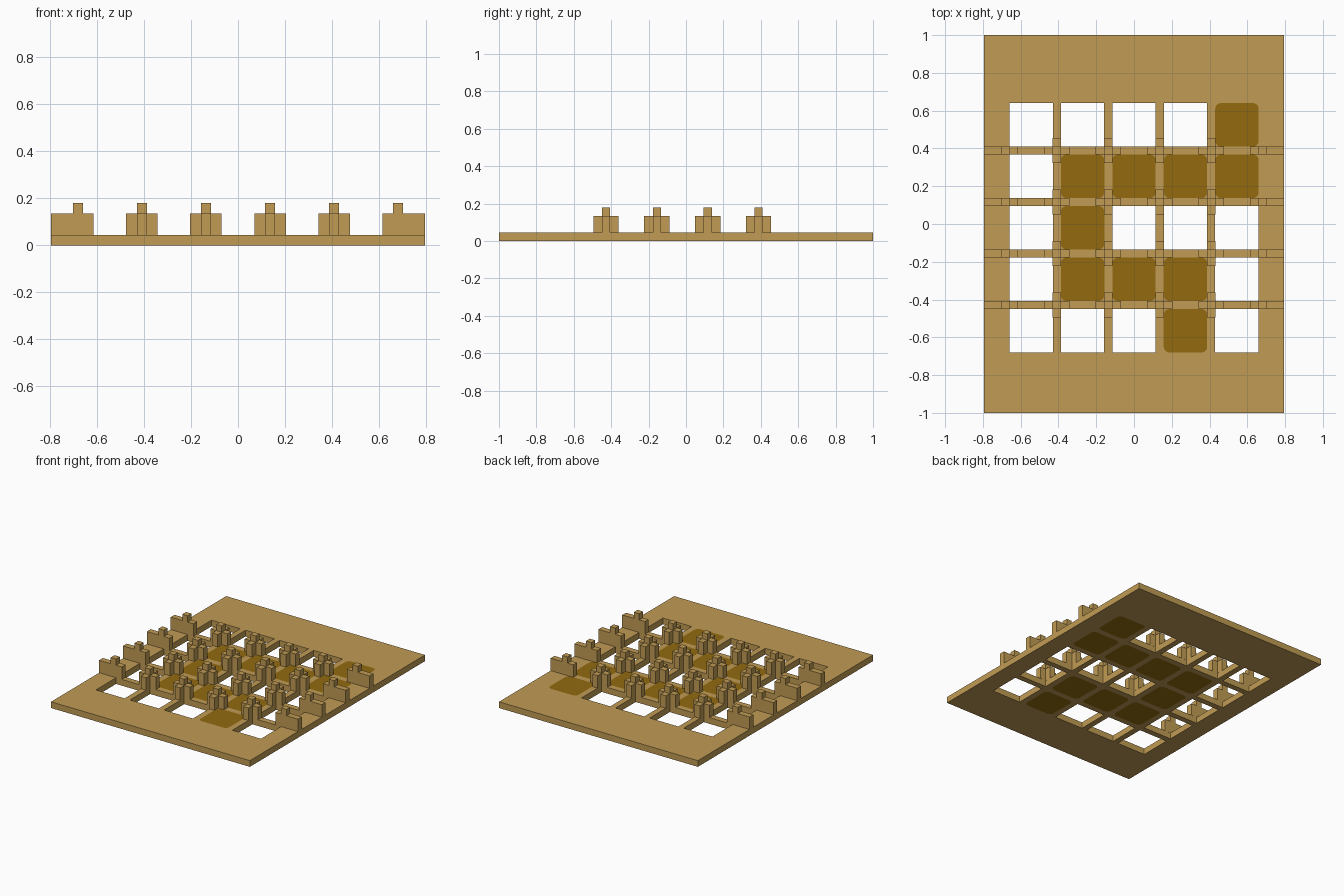
import bpy, bmesh, math
from mathutils import Matrix, Vector

if "Cube" in bpy.data.objects:
    bpy.data.objects.remove(bpy.data.objects["Cube"])

PITCH, HOLE, THICK = 0.2725, 0.23, 0.045   # grid step, opening size, board thickness
HALF_X, HALF_Y = 0.795, 1.0
MID_Y = -0.02                              # grid centre along y
HALF_BAR = 0.0215                          # half thickness of the walls
ARM, WALL_Z, PEAK_Z = 0.067, 0.135, 0.18


def material(name, rgb):
    m = bpy.data.materials.new(name)
    m.diffuse_color = (*rgb, 1)
    m.use_nodes = True
    m.node_tree.nodes["Principled BSDF"].inputs["Base Color"].default_value = (*rgb, 1)
    return m


tan = material("tan wood", (0.535, 0.333, 0.089))
brown = material("golden brown", (0.292, 0.147, 0.005))


def prism(loops, z0, z1):
    """Mesh extruded from flat outlines; inner outlines become holes."""
    bm = bmesh.new()
    for loop in loops:
        vs = [bm.verts.new((x, y, z0)) for x, y in loop]
        for a, b in zip(vs, vs[1:] + vs[:1]):
            bm.edges.new((a, b))
    bmesh.ops.triangle_fill(bm, edges=bm.edges[:], use_beauty=True, normal=(0, 0, 1))
    ext = bmesh.ops.extrude_face_region(bm, geom=bm.faces[:])["geom"]
    bmesh.ops.translate(bm, vec=(0, 0, z1 - z0),
                        verts=[g for g in ext if isinstance(g, bmesh.types.BMVert)])
    return bm


def finish(bm, name, mat):
    bmesh.ops.recalc_face_normals(bm, faces=bm.faces[:])
    me = bpy.data.meshes.new(name)
    bm.to_mesh(me)
    bm.free()
    me.materials.append(mat)
    return me


def place(name, me, loc=(0, 0, 0), turn=0):
    ob = bpy.data.objects.new(name, me)
    ob.location = loc
    ob.rotation_euler.z = turn
    bpy.context.collection.objects.link(ob)


def add_box(bm, lo, hi):
    lo, hi = Vector(lo), Vector(hi)
    m = Matrix.Translation((lo + hi) / 2) @ Matrix.Diagonal((*(hi - lo), 1))
    bmesh.ops.create_cube(bm, size=1, matrix=m)


def rect(hx, hy):
    return [(-hx, -hy), (hx, -hy), (hx, hy), (-hx, hy)]


def rounded(h, r, steps=5):
    pts = []
    for q, (sx, sy) in enumerate([(1, 1), (-1, 1), (-1, -1), (1, -1)]):
        for i in range(steps + 1):
            a = (q + i / steps) * math.pi / 2
            pts.append((sx * (h - r) + r * math.cos(a), sy * (h - r) + r * math.sin(a)))
    return pts


# Board: '#' cells hold a coloured tile, '.' cells are open
LAYOUT = ["....#",
          ".####",
          ".#...",
          ".###.",
          "...#."]
tile_outline = rounded(HOLE / 2, 0.03)
open_outline = rect(HOLE / 2, HOLE / 2)
tile_mesh = finish(prism([tile_outline], 0, THICK), "tile", brown)
outlines = [rect(HALF_X, HALF_Y)]
for row, line in enumerate(LAYOUT):
    for col, cell in enumerate(line):
        cx, cy = (col - 2) * PITCH, MID_Y + (2 - row) * PITCH
        shape = tile_outline if cell == "#" else open_outline
        outlines.append([(x + cx, y + cy) for x, y in shape])
        if cell == "#":
            place(f"tile_{row}_{col}", tile_mesh, (cx, cy, 0))
place("board", finish(prism(outlines, 0, THICK), "board", tan))

# Cross post: plus-shaped column with a small square peg on top
b, a = HALF_BAR, ARM
plus = [(b, b), (b, a), (-b, a), (-b, b), (-a, b), (-a, -b),
        (-b, -b), (-b, -a), (b, -a), (b, -b), (a, -b), (a, b)]
bm = prism([plus], THICK, WALL_Z)
add_box(bm, (-b, -b, WALL_Z), (b, b, PEAK_Z))
post_mesh = finish(bm, "cross_post", tan)

# Edge wall: straight wall reaching the board's side, with the same peg
bm = bmesh.new()
peg_x = 2.5 * PITCH
add_box(bm, (peg_x - a, -b, THICK), (HALF_X, b, WALL_Z))
add_box(bm, (peg_x - b, -b, WALL_Z), (peg_x + b, b, PEAK_Z))
wall_mesh = finish(bm, "edge_wall", tan)

for j in range(4):
    y = MID_Y + (j - 1.5) * PITCH
    for i in range(4):
        place(f"cross_post_{j}_{i}", post_mesh, ((i - 1.5) * PITCH, y, 0))
    place(f"edge_wall_left_{j}", wall_mesh, (0, y, 0))
    place(f"edge_wall_right_{j}", wall_mesh, (0, y, 0), math.pi)
